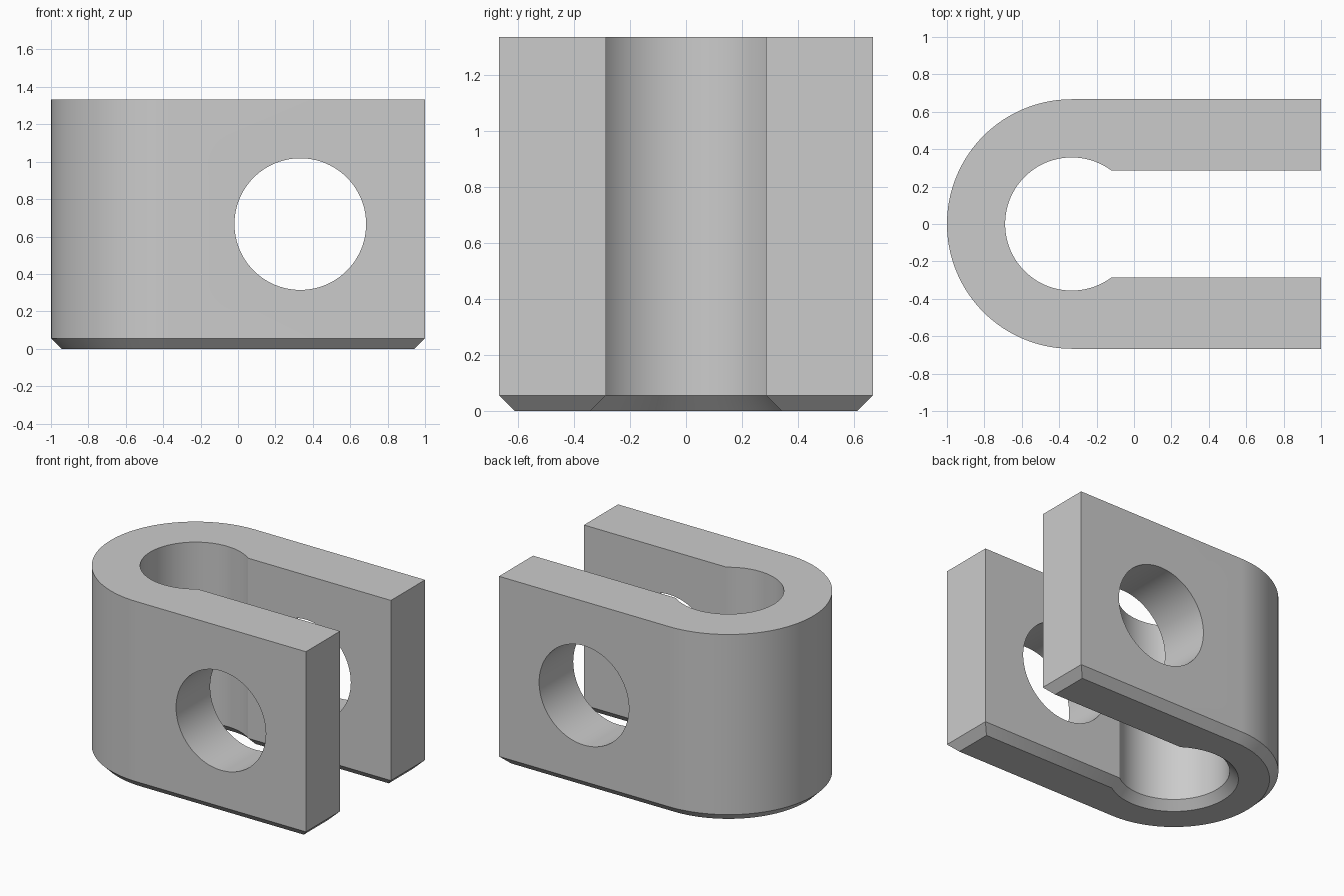
import bpy
import bmesh
from math import asin, cos, pi, sin, sqrt

if "Cube" in bpy.data.objects:
    bpy.data.objects.remove(bpy.data.objects["Cube"])

HEIGHT, CHAMFER = 1.333, 0.056
OUTER_R, BORE_R, SLOT_HALF = 0.667, 0.356, 0.285
ROUND_X, HOLE_X, HOLE_R = -0.333, 0.333, 0.352
SEGMENTS = 64

# Plain grey material
grey = bpy.data.materials.new("plain grey")
grey.use_nodes = True
colour = (0.6, 0.6, 0.6, 1)
grey.diffuse_color = colour
grey.node_tree.nodes["Principled BSDF"].inputs["Base Color"].default_value = colour


def arc(radius, start, end):
    steps = [start + (end - start) * i / SEGMENTS for i in range(SEGMENTS + 1)]
    return [(ROUND_X + radius * cos(a), radius * sin(a)) for a in steps]


def outline(inset):
    """Clevis outline, drawn in from every edge by the inset."""
    outer, bore = OUTER_R - inset, BORE_R + inset
    slot, end = SLOT_HALF + inset, 1 - inset
    mouth = asin(slot / bore)
    return ([(end, outer)] + arc(outer, pi / 2, 3 * pi / 2)
            + [(end, -outer), (end, -slot)]
            + arc(bore, 2 * pi - mouth, mouth) + [(end, slot)])


# Clevis body: three stacked outlines, the lowest one inset for the chamfer
bm = bmesh.new()
rings = [[bm.verts.new((x, y, z)) for x, y in outline(inset)]
         for inset, z in ((CHAMFER, 0), (0, CHAMFER), (0, HEIGHT))]
count = len(rings[0])
for low, high in zip(rings, rings[1:]):
    for i in range(count):
        j = (i + 1) % count
        bm.faces.new((low[i], low[j], high[j], high[i]))
bm.faces.new(rings[0][::-1])
bm.faces.new(rings[-1])
bmesh.ops.recalc_face_normals(bm, faces=bm.faces)
mesh = bpy.data.meshes.new("clevis_body")
bm.to_mesh(mesh)
bm.free()
mesh.materials.append(grey)
body = bpy.data.objects.new("clevis_body", mesh)
bpy.context.collection.objects.link(body)

# Cross hole through both arms
bpy.ops.mesh.primitive_cylinder_add(
    vertices=96, radius=HOLE_R, depth=2,
    location=(HOLE_X, 0, HEIGHT / 2), rotation=(pi / 2, 0, 0))
cutter = bpy.context.object
cutter.name = "pin_hole_cutter"
cutter.data.materials.append(grey)
cutter.hide_render = True

bpy.ops.object.select_all(action="DESELECT")
body.select_set(True)
bpy.context.view_layer.objects.active = body
hole = body.modifiers.new("pin_hole", "BOOLEAN")
hole.operation = "DIFFERENCE"
hole.solver = "EXACT"
hole.object = cutter
bpy.ops.object.modifier_apply(modifier=hole.name)
bpy.data.objects.remove(cutter)

# Smooth curves with crisp edges
bpy.ops.object.shade_smooth_by_angle(angle=pi / 6)
